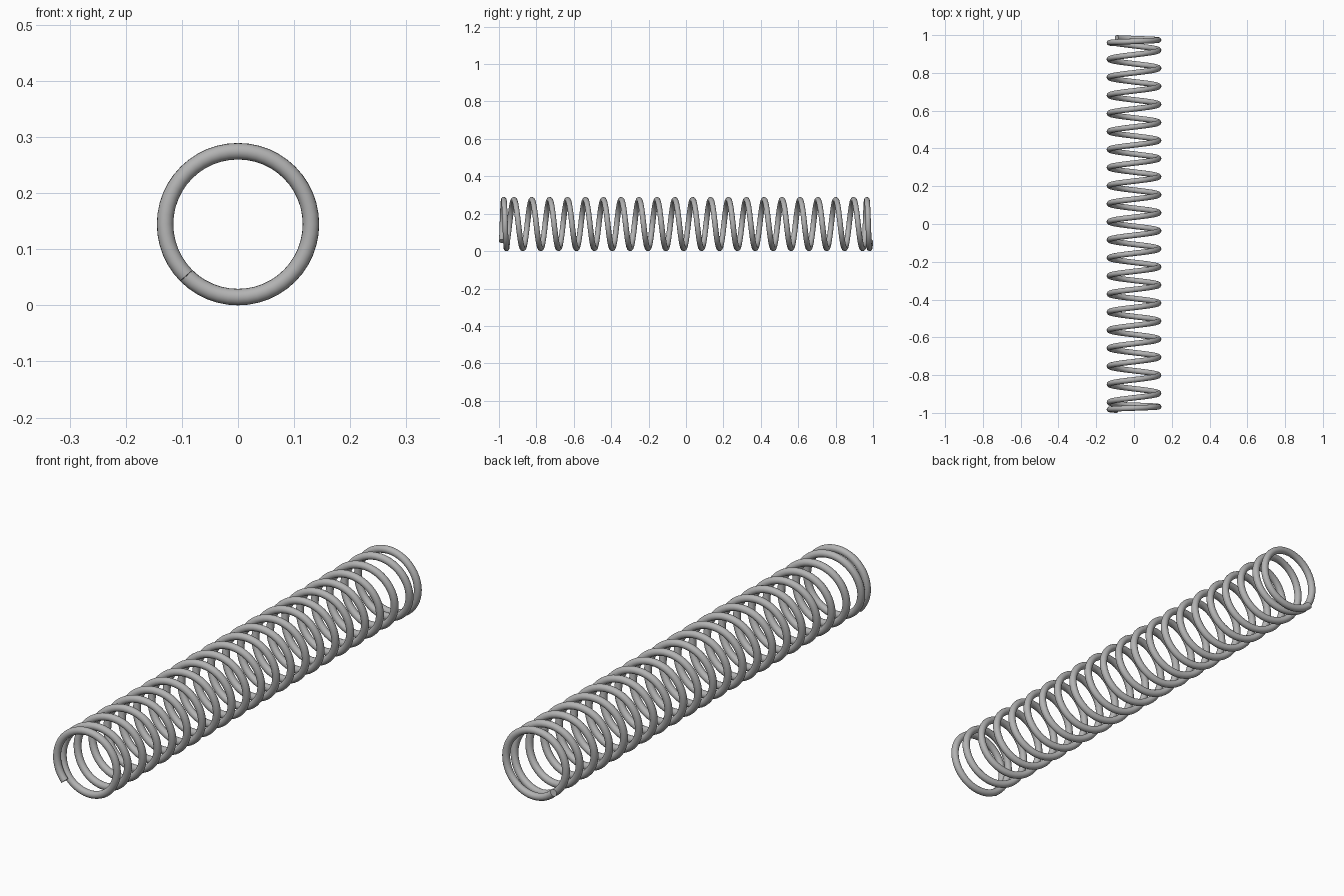
import bpy
from math import cos, sin, tau, radians

cube = bpy.data.objects.get("Cube")
if cube:
    bpy.data.objects.remove(cube, do_unlink=True)

COIL_R = 0.13         # radius of the wire's centre line
WIRE_R = 0.0147       # wire radius
ACTIVE = 20           # open turns between the two closed end turns
HALF = 1 - WIRE_R     # centre line reaches this far along y
END_PITCH = 2 * WIRE_R
STEPS = 48            # points per turn
START = radians(225)  # both wire ends sit at the lower left

PITCH = 2 * (HALF - END_PITCH) / ACTIVE
TURNS = ACTIVE + 2


def along(t):
    """Position along y after t turns: closed, open, closed."""
    closed = min(t, 1) + max(t - TURNS + 1, 0)
    return -HALF + END_PITCH * closed + PITCH * (t - closed)


# Steel colour
steel = bpy.data.materials.new("steel grey")
steel.use_nodes = True
colour = (0.45, 0.45, 0.45, 1)
steel.diffuse_color = colour
steel.node_tree.nodes["Principled BSDF"].inputs["Base Color"].default_value = colour

# Wire path, swept with a round section and capped flat ends
curve = bpy.data.curves.new("coil_spring", "CURVE")
curve.dimensions = "3D"
curve.bevel_depth = WIRE_R
curve.bevel_resolution = 6
curve.use_fill_caps = True
path = curve.splines.new("POLY")
count = TURNS * STEPS + 1
path.points.add(count - 1)
for i, point in enumerate(path.points):
    t = i / STEPS
    a = START - tau * t
    point.co = (COIL_R * cos(a), along(t), COIL_R + WIRE_R + COIL_R * sin(a), 1)

spring = bpy.data.objects.new("coil_spring", curve)
bpy.context.collection.objects.link(spring)
curve.materials.append(steel)

# Turn the sweep into a smooth mesh with sharp end caps
bpy.ops.object.select_all(action="DESELECT")
spring.select_set(True)
bpy.context.view_layer.objects.active = spring
bpy.ops.object.convert(target="MESH")
bpy.ops.object.shade_smooth_by_angle(angle=radians(40))
